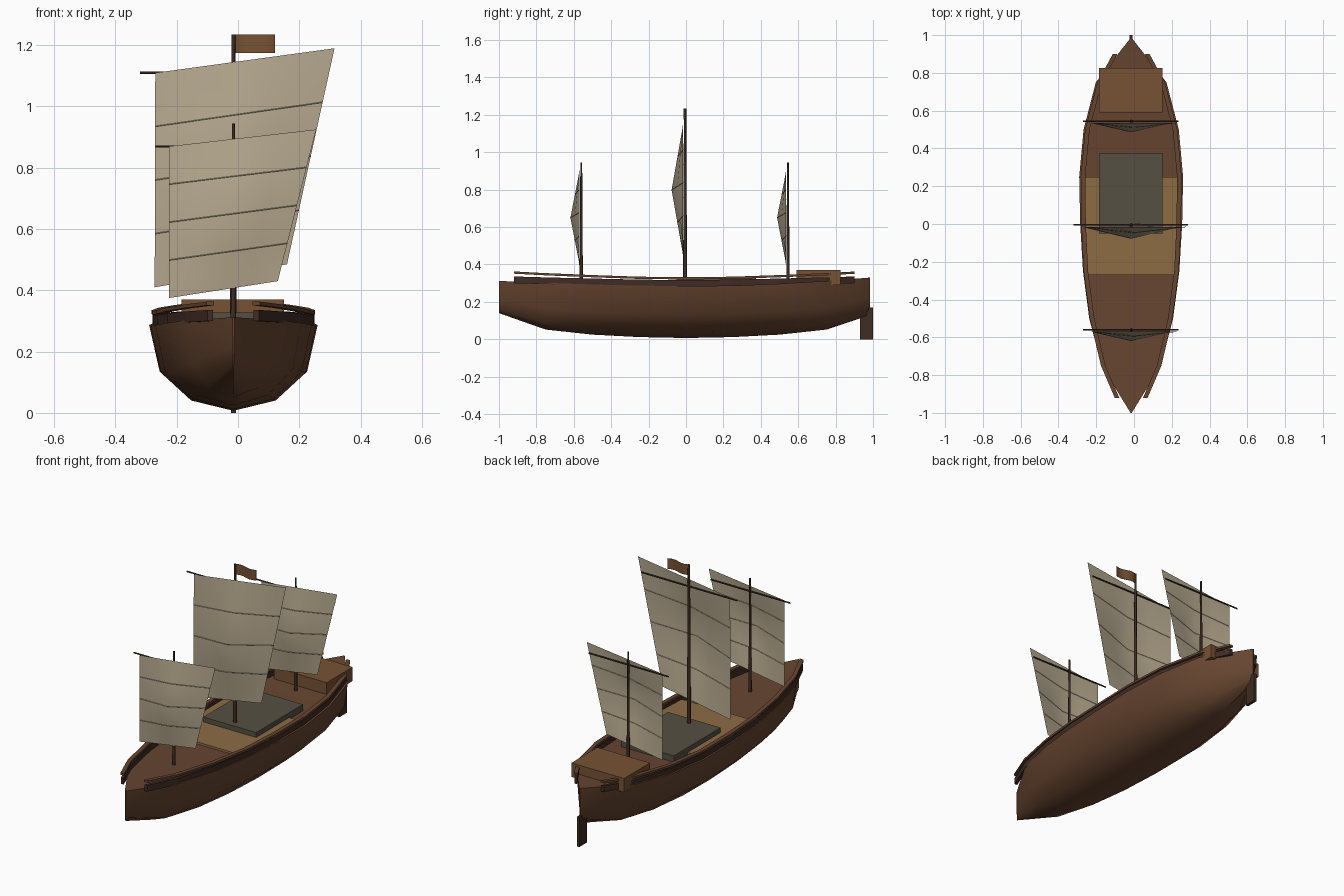
import bpy, bmesh, math
from mathutils import Vector

if "Cube" in bpy.data.objects:
    bpy.data.objects.remove(bpy.data.objects["Cube"])

CX = -0.015  # ship centreline


def material(name, rgb):
    m = bpy.data.materials.new(name)
    m.diffuse_color = (*rgb, 1)
    m.use_nodes = True
    m.node_tree.nodes["Principled BSDF"].inputs["Base Color"].default_value = m.diffuse_color
    return m


HULL = material("hull_wood", (0.135, 0.06, 0.03))
DARK = material("dark_wood", (0.05, 0.025, 0.017))
PANEL = material("light_deck", (0.27, 0.15, 0.06))
CABIN = material("cabin_wood", (0.18, 0.085, 0.033))
HATCH = material("hatch_grey", (0.09, 0.08, 0.055))
CLOTH = material("sail_cloth", (0.46, 0.39, 0.27))


def build(name, verts, faces, mat, smooth=None):
    me = bpy.data.meshes.new(name)
    bm = bmesh.new()
    vs = [bm.verts.new(v) for v in verts]
    for f in faces:
        bm.faces.new([vs[i] for i in f])
    bmesh.ops.recalc_face_normals(bm, faces=bm.faces)
    bm.to_mesh(me)
    bm.free()
    if smooth:
        me.polygons.foreach_set("use_smooth", [True] * len(me.polygons))
        me.set_sharp_from_angle(angle=math.radians(smooth))
    me.materials.append(mat)
    ob = bpy.data.objects.new(name, me)
    bpy.context.collection.objects.link(ob)
    return ob


def loft(name, rings, mat, smooth=None):
    """Skin closed rings of equal size and cap both ends."""
    n = len(rings[0])
    faces = [(r * n + i, r * n + (i + 1) % n, (r + 1) * n + (i + 1) % n, (r + 1) * n + i)
             for r in range(len(rings) - 1) for i in range(n)]
    faces += [tuple(range(n)), tuple((len(rings) - 1) * n + i for i in range(n))]
    return build(name, [p for r in rings for p in r], faces, mat, smooth)


def box(name, x0, x1, y0, y1, z0, z1, mat):
    ring = lambda z: [(x0, y0, z), (x1, y0, z), (x1, y1, z), (x0, y1, z)]
    return loft(name, [ring(z0), ring(z1)], mat)


def rod(name, a, b, r0, r1, mat, sides=8):
    a, b = Vector(a), Vector(b)
    q = (b - a).to_track_quat('Z', 'Y')
    ring = lambda c, r: [c + q @ Vector((r * math.cos(t), r * math.sin(t), 0))
                         for t in (2 * math.pi * i / sides for i in range(sides))]
    return loft(name, [ring(a, r0), ring(b, r1)], mat, 50)


# Hull: stations of (y, half width, keel z, top z)
stations = [(-1, .003, .14, .312), (-.75, .157, .052, .302), (-.5, .222, .025, .293),
            (-.25, .255, .012, .287), (0, .27, .007, .285), (.25, .275, .012, .287),
            (.5, .252, .025, .297), (.75, .187, .052, .312), (.985, .003, .13, .33)]
section = [(1, 1), (.875, .446), (.51, .12), (0, 0), (-.51, .12), (-.875, .446), (-1, 1)]
loft("hull", [[(CX + w * u, y, k + (t - k) * v) for u, v in section]
              for y, w, k, t in stations], HULL, 45)

# Deck fittings
box("deck_panel", CX - .245, CX + .245, -.27, .25, .278, .300, PANEL)
box("hatch_cover", -.185, .15, -.05, .375, .29, .328, HATCH)
box("stern_cabin", -.185, .15, .59, .825, .29, .37, CABIN)
box("rudder", CX - .008, CX + .008, .93, 1, 0, .17, DARK)

# Rails: plank and thin cap on each side, following the deck edge
rail_path = [(-.92, .075, .312), (-.75, .148, .307), (-.5, .207, .301), (-.25, .24, .295),
             (0, .252, .293), (.25, .255, .295), (.5, .232, .301), (.75, .167, .307), (.9, .085, .312)]
for side, label in ((-1, "left"), (1, "right")):
    for part, dz, h, hw, mat in (("rail_plank", -.012, .036, .009, DARK),
                                 ("rail_cap", .027, .012, .012, HULL)):
        rings = []
        for y, w, z in rail_path:
            lift = .014 * abs(y) ** 2 if part == "rail_cap" else 0
            z0 = z + dz + lift
            c = CX + side * w
            rings.append([(c - hw, y, z0), (c + hw, y, z0), (c + hw, y, z0 + h), (c - hw, y, z0 + h)])
        loft(f"{label}_{part}", rings, mat)


def rig(name, y, base, top, radius, corners, yard):
    """Mast, yard, bellied sail and battens; corners are TL, TR, BR, BL in x, z."""
    tl, tr, br, bl = [Vector(c) for c in corners]
    depth = .062 if name == "main" else .048
    rod(f"{name}_mast", (CX, y, base), (CX, y, top), radius, radius * .55, DARK)
    rod(f"{name}_yard", (yard[0], y, tl.y), (yard[1], y, tl.y), .004, .004, DARK, 6)

    def point(u, v, off=0):
        p = tl.lerp(tr, u).lerp(bl.lerp(br, u), v)
        belly = (1 - abs(2 * u - 1)) * (1 - abs(2 * v - 1))
        return (p.x, y - .010 - depth * belly - off, p.y)

    n = 4
    verts = [point(i / n, j / n) for j in range(n + 1) for i in range(n + 1)]
    faces = [(j * 5 + i, j * 5 + i + 1, j * 5 + i + 6, j * 5 + i + 5)
             for j in range(n) for i in range(n)]
    build(f"{name}_sail", verts, faces, CLOTH, 60)
    for j in (1, 2, 3):
        rings = []
        for i in range(n + 1):
            p = Vector(point(i / n, j / n))
            rings.append([p + Vector((0, d, e)) for d, e in
                          ((-.0015, 0), (0, .0015), (.0015, 0), (0, -.0015))])
        loft(f"{name}_batten_{j}", rings, CLOTH)


small = [(-.225, .87), (.255, .925), (.13, .43), (-.225, .375)]
rig("fore", -.56, .28, .945, .009, small, (-.27, .235))
rig("main", -.005, .28, 1.235, .011,
    [(-.27, 1.11), (.315, 1.19), (.16, .485), (-.272, .41)], (-.32, .285))
rig("mizzen", .545, .28, .945, .009, small, (-.27, .235))

# Pennant with a gentle wave
rings = []
for i in range(7):
    x, y = CX + .135 * i / 6, -.005 + .008 * math.sin(math.pi * i / 3)
    rings.append([(x, y - .001, 1.175), (x, y + .001, 1.175), (x, y + .001, 1.235), (x, y - .001, 1.235)])
loft("pennant", rings, CABIN, 40)
